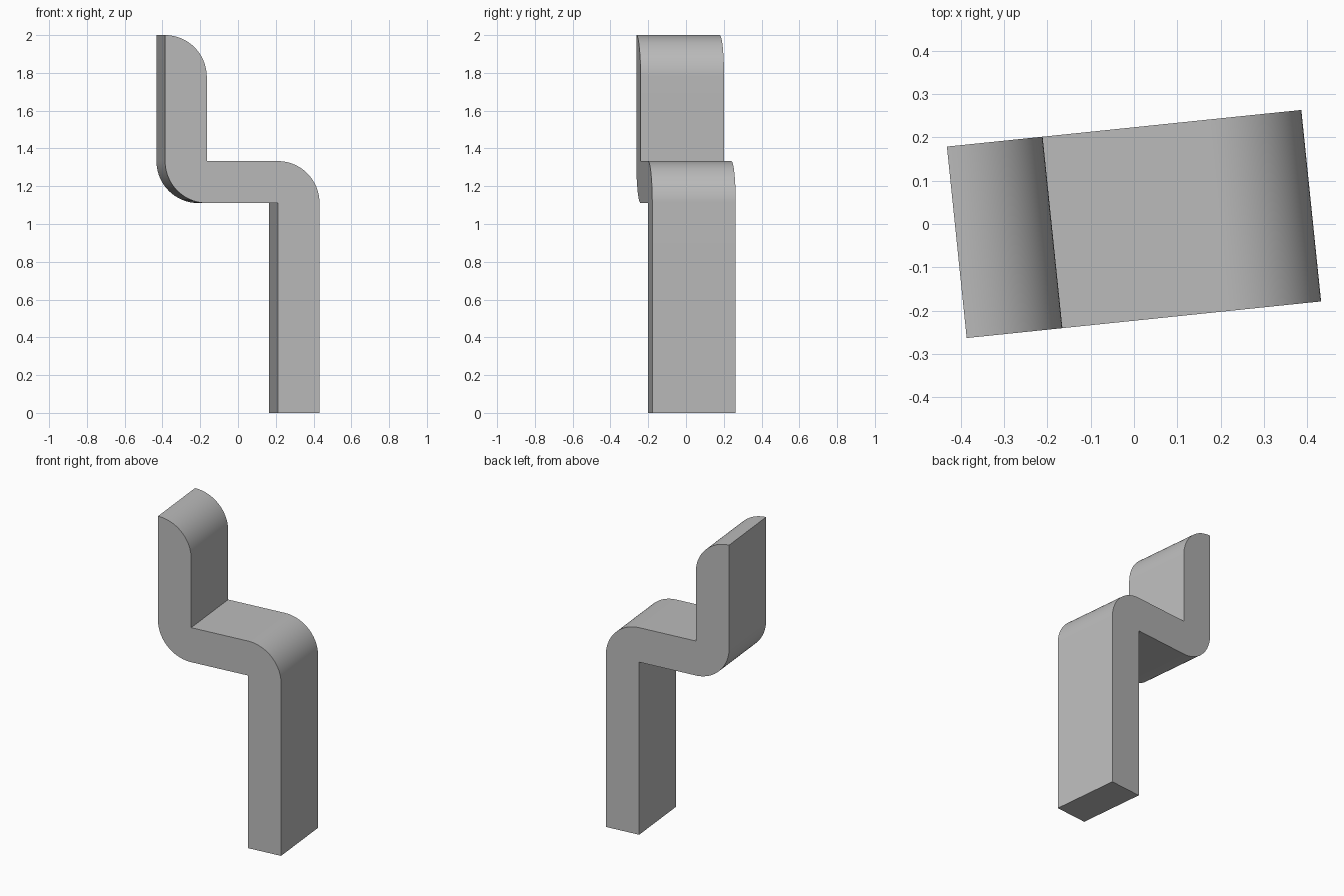
import bpy
import bmesh
import math

cube = bpy.data.objects.get("Cube")
if cube:
    bpy.data.objects.remove(cube, do_unlink=True)

T = 0.222            # bar thickness and corner radius
HALF = 0.411         # half length
DEPTH = 0.444        # width of the strip
LOW, HIGH, TOP = 1.111, 1.333, 2.0
STEPS = 24


def arc(cx, cz, start, end):
    """Quarter-round corner of the profile, angles in degrees."""
    angles = [math.radians(start + (end - start) * i / STEPS) for i in range(STEPS + 1)]
    return [(cx + T * math.cos(a), cz + T * math.sin(a)) for a in angles]


# Stepped profile, counter-clockwise seen from the front
inner = HALF - T
profile = [(inner, 0), (HALF, 0)]
profile += arc(inner, LOW, 0, 90)
profile += [(-inner, HIGH)]
profile += arc(-HALF, TOP - T, 0, 90)
profile += arc(-inner, HIGH, 180, 270)
profile += [(inner, LOW)]

# Extrude the profile into a solid strip
bm = bmesh.new()
face = bm.faces.new([bm.verts.new((x, -DEPTH / 2, z)) for x, z in profile])
back = bmesh.ops.extrude_face_region(bm, geom=[face])
moved = [v for v in back["geom"] if isinstance(v, bmesh.types.BMVert)]
bmesh.ops.translate(bm, verts=moved, vec=(0, DEPTH, 0))
bmesh.ops.recalc_face_normals(bm, faces=bm.faces)
mesh = bpy.data.meshes.new("stepped_bracket")
bm.to_mesh(mesh)
bm.free()

bracket = bpy.data.objects.new("stepped_bracket", mesh)
bpy.context.collection.objects.link(bracket)
bracket.rotation_euler.z = math.radians(5.9)

# Plain grey finish
grey = bpy.data.materials.new("plain_grey")
grey.use_nodes = True
colour = (0.5, 0.5, 0.5, 1)
grey.diffuse_color = colour
grey.node_tree.nodes["Principled BSDF"].inputs["Base Color"].default_value = colour
mesh.materials.append(grey)

# Smooth rounds, sharp edges
bpy.ops.object.select_all(action="DESELECT")
bracket.select_set(True)
bpy.context.view_layer.objects.active = bracket
bpy.ops.object.shade_smooth_by_angle(angle=math.radians(30))
